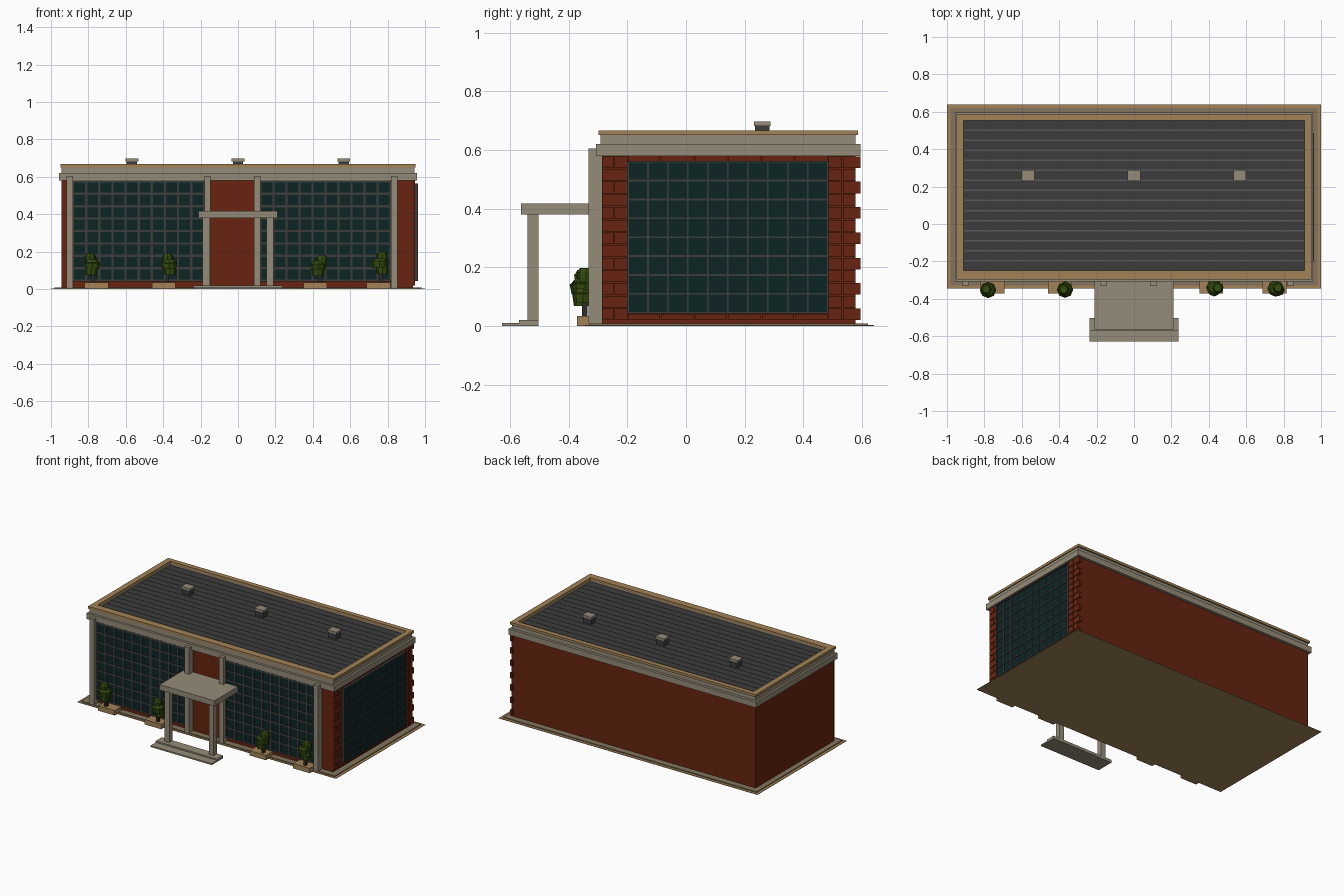
import bpy, bmesh, random
from mathutils import Matrix, Vector

random.seed(4)
cube = bpy.data.objects.get("Cube")
if cube:
    bpy.data.objects.remove(cube, do_unlink=True)


def material(name, r, g, b):
    m = bpy.data.materials.new(name)
    m.use_nodes = True
    m.diffuse_color = (r, g, b, 1)
    m.node_tree.nodes["Principled BSDF"].inputs["Base Color"].default_value = (r, g, b, 1)
    return m


STONE = material("pale stone", .30, .265, .19)
BRICK = material("red brick", .135, .017, .005)
GLASS = material("dark teal glass", .004, .018, .018)
BARS = material("window bar grey", .045, .046, .044)
TAN = material("tan trim", .36, .225, .095)
ROOF = material("charcoal roof", .045, .045, .047)
SEAM = material("roof seam grey", .10, .10, .10)
LEAF = material("leaf green", .036, .078, .005)
BARK = material("dark bark", .03, .026, .021)
PAVING = material("brown paving", .23, .175, .11)


def finish(bm, name, mat):
    me = bpy.data.meshes.new(name)
    bm.to_mesh(me)
    bm.free()
    me.materials.append(mat)
    ob = bpy.data.objects.new(name, me)
    bpy.context.collection.objects.link(ob)
    return ob


def boxes(name, mat, items):
    """One object made of boxes, each given as (x0, x1, y0, y1, z0, z1)."""
    bm = bmesh.new()
    for x0, x1, y0, y1, z0, z1 in items:
        mid = Vector((x0 + x1, y0 + y1, z0 + z1)) / 2
        size = Matrix.Diagonal((x1 - x0, y1 - y0, z1 - z0, 1))
        bmesh.ops.create_cube(bm, size=1, matrix=Matrix.Translation(mid) @ size)
    return finish(bm, name, mat)


def frame(outer, inner, z0, z1):
    """Four boxes of a rectangular ring; outer and inner are (half x, y0, y1)."""
    X, Y0, Y1 = outer
    x, y0, y1 = inner
    return [(-X, X, Y0, y0, z0, z1), (-X, X, y1, Y1, z0, z1),
            (-X, -x, y0, y1, z0, z1), (x, X, y0, y1, z0, z1)]


def steps(a, b, n):
    return [a + (b - a) * i / n for i in range(n + 1)]


# Ground apron and plinth
boxes("ground_apron", TAN, [(-1, 1, -.345, .64, 0, .003)])
boxes("plinth", PAVING, [(-.98, .98, -.33, .62, .003, .009)])

# Brick body
boxes("brick_walls", BRICK, [(-.943, .936, -.287, .577, .009, .585)])

# Corner bricks and edging courses on the left side wall
rows = steps(.018, .58, 13)
gap = .002
bricks = []
for i, (z0, z1) in enumerate(zip(rows, rows[1:])):
    z0, z1 = z0 + gap, z1 - gap
    if i % 2 == 0:
        spans = [(.535, .594), (.485, .531), (-.287, -.247), (-.243, -.2)]
    else:
        spans = [(.535, .577), (.485, .531), (-.287, -.2)]
    bricks += [(.93, .946, a, b, z0, z1) for a, b in spans]
cols = steps(-.2, .485, 6)
for a, b in zip(cols, cols[1:]):
    bricks += [(.93, .946, a + gap, b - gap, .02, .041),
               (.93, .946, a + gap, b - gap, .563, .58)]
boxes("corner_bricks", BRICK, bricks)


# Gridded windows: front pair and one on the left side
def window(name, a, b, z0, z1, face, side, bar):
    def place(u0, u1, w0, w1, depth):
        if side:
            return (.93, face + depth, u0, u1, w0, w1)
        return (u0, u1, face - depth, -.28, w0, w1)
    boxes(name + "_glass", GLASS, [place(a, b, z0, z1, 0)])
    grid = [place(u - bar, u + bar, z0, z1, .004) for u in steps(a, b, 10)]
    grid += [place(a, b, w - bar, w + bar, .004) for w in steps(z0, z1, 8)]
    boxes(name + "_bars", BARS, grid)


window("front_right_window", -.882, -.18, .045, .575, -.304, False, .006)
window("front_left_window", .12, .816, .045, .575, -.304, False, .006)
window("side_window", -.198, .483, .045, .56, .958, True, .003)

# Stone cornice, parapet and tan coping
inner = (.913, -.25, .555)
boxes("cornice", STONE, [(-.957, .957, -.307, .595, .58, .62)])
boxes("parapet", STONE, frame((.943, -.291, .577), inner, .62, .65))
boxes("coping", TAN, frame((.95, -.298, .587), (.911, -.248, .553), .65, .667))

# Roof deck with raised seams
boxes("roof_deck", ROOF, [(-.913, .913, -.25, .555, .62, .64)])
boxes("roof_seams", SEAM, [(-.91, .91, y - .004, y + .004, .638, .643)
                           for y in steps(-.25, .555, 15)[1:-1]])

# Roof vents
for i, x in enumerate((-.567, 0, .565)):
    boxes(f"vent_base_{i}", ROOF, [(x - .028, x + .028, .235, .285, .638, .683)])
    boxes(f"vent_cap_{i}", STONE, [(x - .034, x + .034, .231, .288, .682, .697)])

# Tall front columns
boxes("front_columns", STONE, [(x - .017, x + .017, -.332, -.287, .009, .605)
                               for x in (-.9, -.163, .102, .835)])

# Entrance porch and steps
boxes("porch_canopy", STONE, [(-.212, .212, -.563, -.287, .38, .418)])
boxes("porch_posts", STONE, [(x - .018, x + .018, -.54, -.503, .015, .38)
                             for x in (-.171, .171)])
boxes("porch_steps", STONE, [(-.237, .237, -.628, -.503, 0, .01),
                             (-.237, .237, -.57, -.503, .01, .02)])

# Planters with clipped shrubs
for i, (x, lean, top) in enumerate(((-.757, -.02, .19), (-.397, .02, .19),
                                    (.413, .025, .178), (.751, .012, .2))):
    boxes(f"planter_{i}", TAN, [(x - .064, x + .064, -.372, -.297, 0, .034)])
    sx = x + lean
    boxes(f"shrub_trunk_{i}", BARK, [(sx - .009, sx + .009, -.355, -.335, .03, .1)])
    bm = bmesh.new()
    for k, (h, r) in enumerate(((.092, .034), (.125, .044), (.158, .031))):
        dx = random.uniform(-.015, .015)
        dy = random.uniform(-.008, .008)
        pos = Matrix.Translation((sx + dx, -.347 + dy, h * top / .19))
        bmesh.ops.create_cone(bm, cap_ends=True, segments=8, radius1=r * .85,
                              radius2=r, depth=.035, matrix=pos)
        pos = pos @ Matrix.Translation((0, 0, .022))
        bmesh.ops.create_cone(bm, cap_ends=True, segments=8, radius1=r,
                              radius2=r * .65, depth=.02, matrix=pos)
    finish(bm, f"shrub_leaves_{i}", LEAF)
